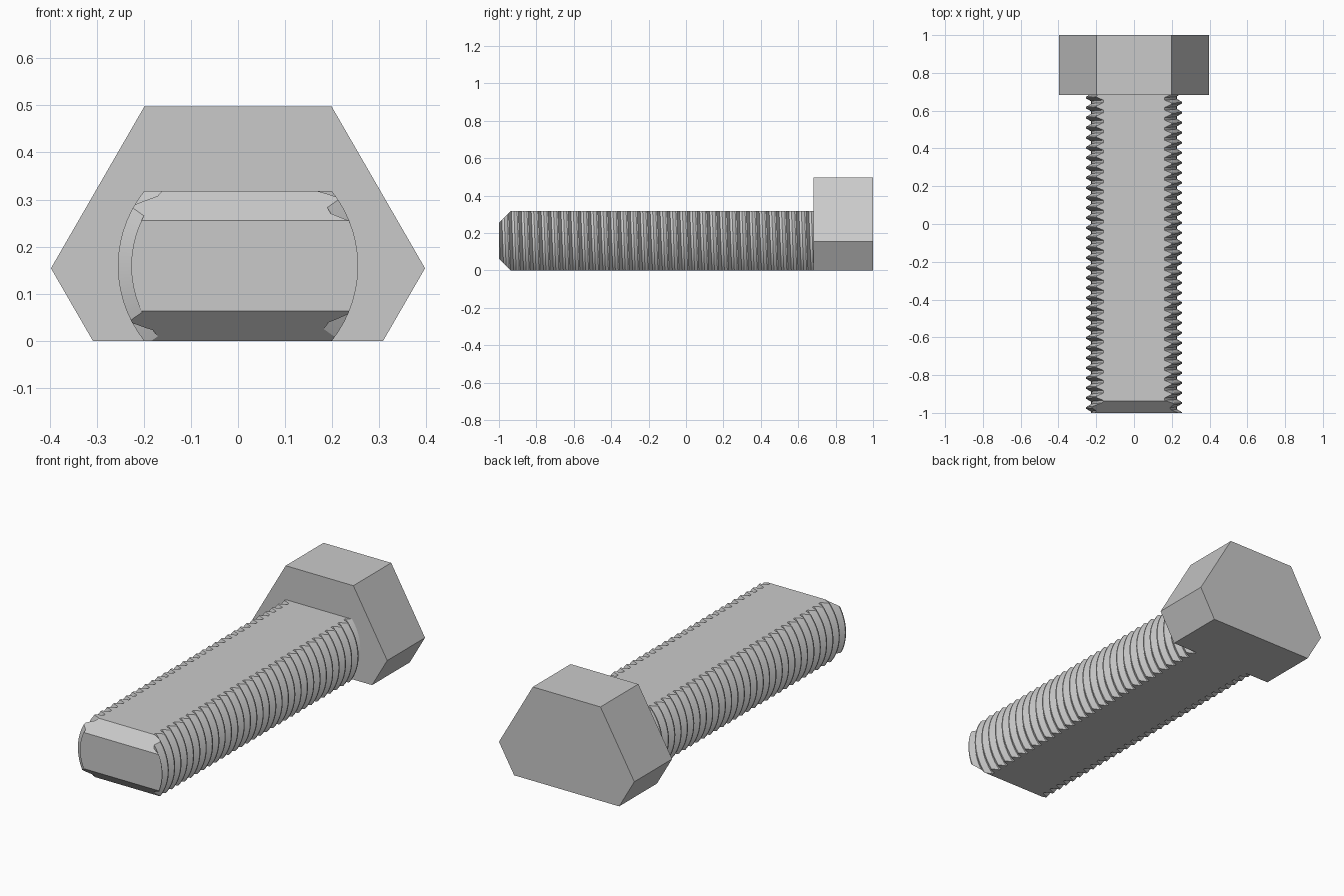
import bpy, bmesh, math
from mathutils import Vector

cube = bpy.data.objects.get("Cube")
if cube:
    bpy.data.objects.remove(cube, do_unlink=True)

steel = bpy.data.materials.new("light_grey_steel")
steel.use_nodes = True
GREY = (0.59, 0.59, 0.59, 1)
steel.diffuse_color = GREY
steel.node_tree.nodes["Principled BSDF"].inputs["Base Color"].default_value = GREY

FRONT, BACK, HEAD_FRONT = -1.0, 1.0, 0.683
SHAFT_TOP = 0.318
AXIS_Z = SHAFT_TOP / 2
MAJOR, MINOR, PITCH = 0.255, 0.2265, 0.053
CHAMFER = 0.063


def slice_off(bm, point, normal, fill=True):
    """Remove everything on the normal side of a plane and cap the cut."""
    bmesh.ops.bisect_plane(bm, geom=bm.verts[:] + bm.edges[:] + bm.faces[:], dist=1e-6,
                           plane_co=Vector(point), plane_no=Vector(normal).normalized(),
                           clear_outer=True)
    if fill:
        cap(bm)


def cap(bm):
    bmesh.ops.holes_fill(bm, edges=[e for e in bm.edges if e.is_boundary], sides=0)


def finish(bm, name):
    bmesh.ops.recalc_face_normals(bm, faces=bm.faces)
    mesh = bpy.data.meshes.new(name)
    bm.to_mesh(mesh)
    bm.free()
    mesh.materials.append(steel)
    obj = bpy.data.objects.new(name, mesh)
    bpy.context.collection.objects.link(obj)
    return obj


# Threaded shaft: a right-hand helical surface with flat crests and roots
bm = bmesh.new()
SEGMENTS = 64
profile = [(-1 / 16, MAJOR), (1 / 16, MAJOR), (3 / 8, MINOR), (5 / 8, MINOR)]
turns = range(-2, 36)
columns = []
for j in range(SEGMENTS):
    part = j / SEGMENTS
    a = part * math.tau
    columns.append([bm.verts.new((r * math.cos(a),
                                  FRONT - 0.0003 + PITCH * (m + o - part),
                                  AXIS_Z + r * math.sin(a)))
                    for m in turns for o, r in profile])

# Each column joins the next; the last joins the first one turn further on
for j, col in enumerate(columns):
    last = j == SEGMENTS - 1
    nxt = columns[0] if last else columns[j + 1]
    shift = len(profile) if last else 0
    for i in range(shift, len(col) - 1):
        k = i - shift
        bm.faces.new((col[i], col[i + 1], nxt[k + 1], nxt[k]))

# Trim the ends, then the two long flats, then the chamfers at the tip
slice_off(bm, (0, FRONT, 0), (0, -1, 0), fill=False)
slice_off(bm, (0, HEAD_FRONT + 0.004, 0), (0, 1, 0), fill=False)
cap(bm)
for z, side in ((0, -1), (SHAFT_TOP, 1)):
    slice_off(bm, (0, 0, z), (0, 0, side))
for z, side in ((0, -1), (SHAFT_TOP, 1)):
    slice_off(bm, (0, FRONT + CHAMFER, z), (0, -1, side))
shaft = finish(bm, "threaded_shaft")

bpy.ops.object.select_all(action="DESELECT")
shaft.select_set(True)
bpy.context.view_layer.objects.active = shaft
bpy.ops.object.shade_smooth_by_angle(angle=math.radians(25))

# Hexagonal head, trimmed level with the lower flat
bm = bmesh.new()
ring = [bm.verts.new((0.397 * math.cos(i * math.pi / 3), HEAD_FRONT,
                      0.154 + 0.397 * math.sin(i * math.pi / 3))) for i in range(6)]
face = bm.faces.new(ring)
out = bmesh.ops.extrude_face_region(bm, geom=[face], use_keep_orig=True)
bmesh.ops.translate(bm, vec=(0, BACK - HEAD_FRONT, 0),
                    verts=[v for v in out["geom"] if isinstance(v, bmesh.types.BMVert)])
slice_off(bm, (0, 0, 0), (0, 0, -1))
finish(bm, "hex_head")
